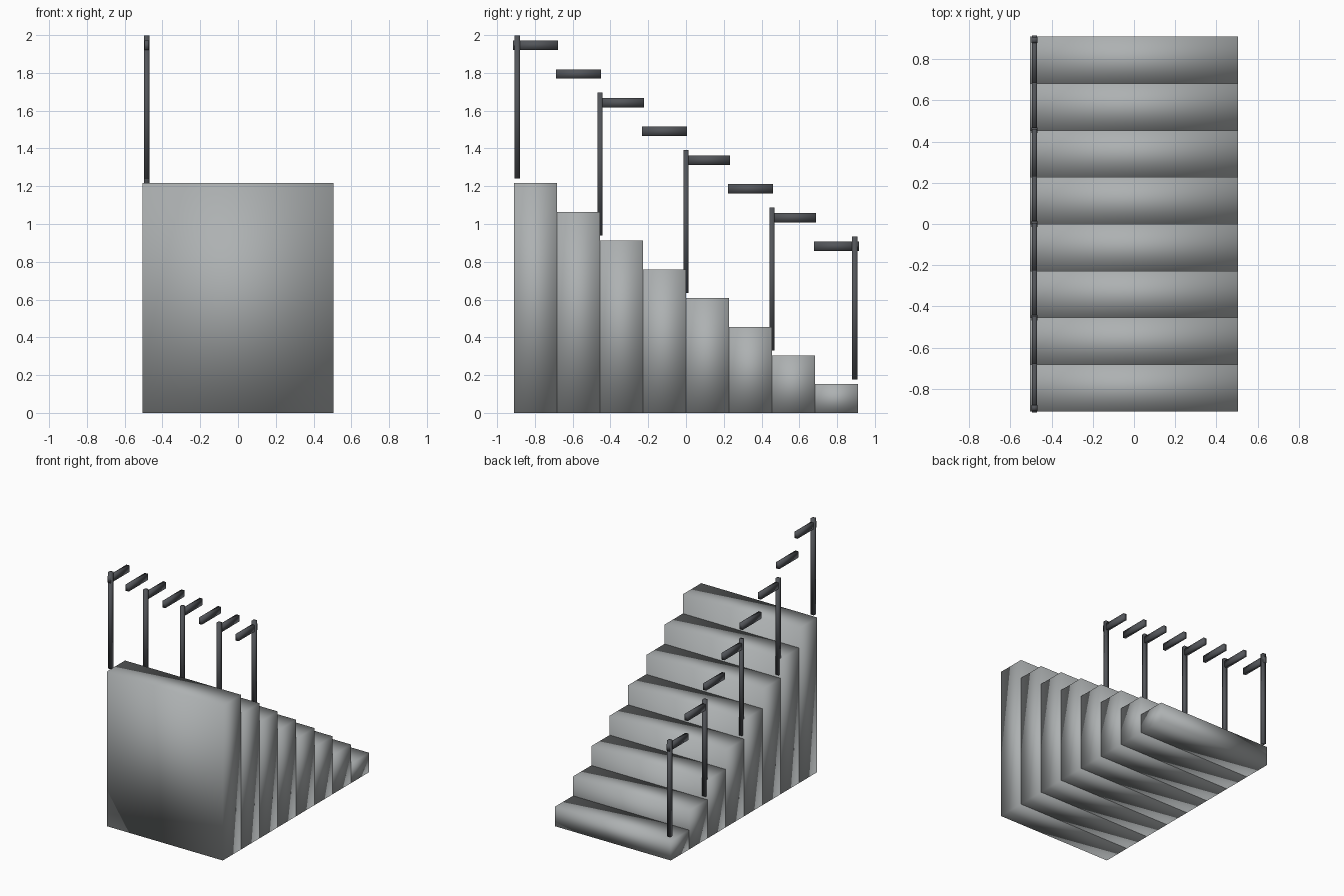
import bpy

if "Cube" in bpy.data.objects:
    bpy.data.objects.remove(bpy.data.objects["Cube"], do_unlink=True)


def material(name, colour):
    m = bpy.data.materials.new(name)
    m.use_nodes = True
    m.diffuse_color = colour
    m.node_tree.nodes["Principled BSDF"].inputs["Base Color"].default_value = colour
    return m


def box(name, centre, size, mat):
    """Soft-shaded box of the given full size."""
    bpy.ops.mesh.primitive_cube_add(size=1, location=centre)
    ob = bpy.context.object
    ob.name = name
    ob.scale = size
    bpy.ops.object.transform_apply(location=False, rotation=False, scale=True)
    bpy.ops.object.shade_smooth()
    ob.data.materials.append(mat)
    return ob


stone = material("grey stone", (0.42, 0.44, 0.445, 1))
metal = material("dark metal", (0.085, 0.09, 0.1, 1))

STEPS = 8
WIDTH, TREAD, RISE = 1.01, 0.2275, 0.152
RAIL_X = -0.483
POST, POST_HEIGHT, POST_GAP = 0.028, 0.757, 0.026


def step_y(i):
    return (i - (STEPS - 1) / 2) * TREAD


def step_top(i):
    return (STEPS - i) * RISE


# Solid steps, tallest at the front, each with its own handrail segment
for i in range(STEPS):
    top = step_top(i)
    box(f"step_{i + 1}", (0, step_y(i), top / 2), (WIDTH, TREAD, top), stone)
    box(f"handrail_{i + 1}", (RAIL_X, step_y(i), top + 0.73),
        (0.026, 0.238, 0.05), metal)

# Posts on every second step edge, and one at each end
end = STEPS * TREAD / 2 - POST / 2 - 0.003
posts = [(-end, 0)] + [(step_y(i) - TREAD / 2, i) for i in (2, 4, 6)] + [(end, STEPS - 1)]
for n, (y, i) in enumerate(posts):
    z = step_top(i) + POST_GAP + POST_HEIGHT / 2
    box(f"rail_post_{n + 1}", (RAIL_X, y, z), (POST, POST, POST_HEIGHT), metal)
